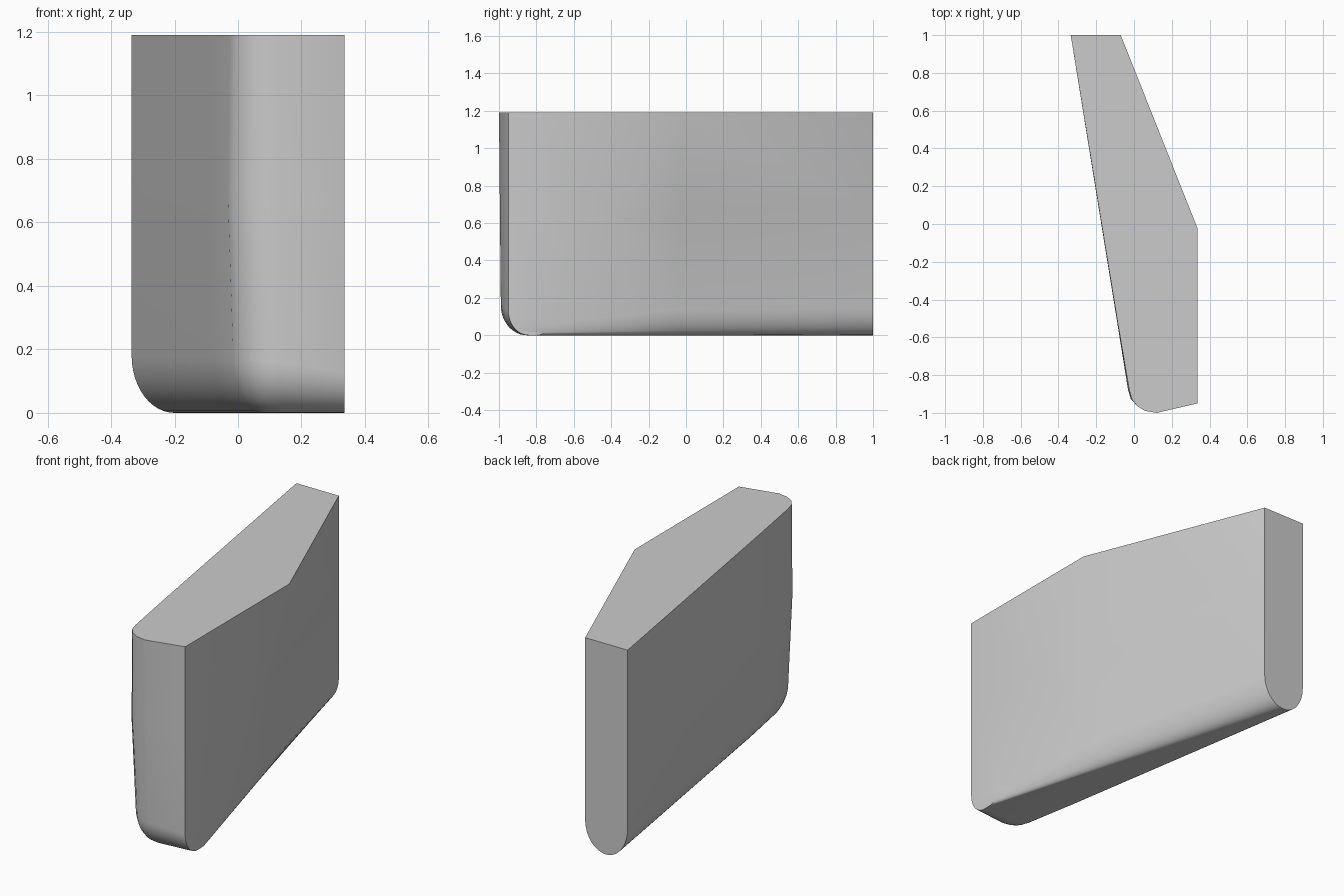
import bpy
import bmesh
from math import sin, cos, pi, radians

cube = bpy.data.objects.get("Cube")
if cube:
    bpy.data.objects.remove(cube, do_unlink=True)

HEIGHT = 1.19
STEPS = 12

# Columns round the block: rim point, foot of the wall, keel point,
# height of the rounding, sideways swell halfway up
PLAN = [
    ((-0.335, 1.0), (-0.335, 1.0), (-0.2, 1.0), 0.18, 0),   # back U
    ((-0.07, 1.0), (-0.07, 1.0), (-0.2, 1.0), 0.16, 0),
    ((0.335, -0.02), (0.18, -0.05), (0.107, -0.02), 0.16, 0),  # leaning wall
    ((0.335, -0.02), (0.335, -0.73), (0.335, -0.80), 0.07, 0),  # flat side
    ((0.335, -0.95), (0.335, -0.95), (0.335, -0.84), 0.13, 0),
    ((0.12, -1.0), (0.13, -0.99), (0.15, -0.85), 0.16, 0),  # front corner
    ((0.06, -0.99), (0.075, -0.975), (0.12, -0.85), 0.16, 0.01),
    ((0.018, -0.965), (0.035, -0.95), (0.10, -0.84), 0.17, 0.015),
    ((-0.01, -0.93), (0.005, -0.92), (0.09, -0.82), 0.18, 0.015),
    ((-0.025, -0.88), (-0.015, -0.87), (0.08, -0.78), 0.18, 0.012),
    ((-0.085, -0.53), (-0.082, -0.53), (0.04, -0.53), 0.18, 0.004),
]


def column(rim, foot, keel, rise, swell):
    """Points from the keel, round the underside and up the wall."""
    points = []
    for i in range(STEPS + 1):
        a = pi / 2 * i / STEPS
        x, y = (k + (f - k) * sin(a) for f, k in zip(foot, keel))
        points.append((x, y, rise * (1 - cos(a))))
    points.append(((rim[0] + foot[0]) / 2 - swell,
                   (rim[1] + foot[1]) / 2, (rise + HEIGHT) / 2))
    points.append((*rim, HEIGHT))
    return points


bm = bmesh.new()
columns = [[bm.verts.new(p) for p in column(*entry)] for entry in PLAN]

# Walls and underside, column to column
for left, right in zip(columns, columns[1:] + columns[:1]):
    for i in range(len(left) - 1):
        bm.faces.new((left[i], right[i], right[i + 1], left[i + 1]))

# Flat top and keel
bm.faces.new([c[-1] for c in columns])
bm.faces.new([c[0] for c in columns])
bmesh.ops.remove_doubles(bm, verts=bm.verts, dist=0.0005)
bmesh.ops.recalc_face_normals(bm, faces=bm.faces)

mesh = bpy.data.meshes.new("rounded_block")
bm.to_mesh(mesh)
bm.free()
block = bpy.data.objects.new("rounded_block", mesh)
bpy.context.collection.objects.link(block)

# Plain grey
grey = bpy.data.materials.new("light_grey")
grey.use_nodes = True
colour = (0.6, 0.6, 0.6, 1)
grey.diffuse_color = colour
grey.node_tree.nodes["Principled BSDF"].inputs["Base Color"].default_value = colour
mesh.materials.append(grey)

bpy.ops.object.select_all(action="DESELECT")
block.select_set(True)
bpy.context.view_layer.objects.active = block
bpy.ops.object.shade_smooth_by_angle(angle=radians(30))
